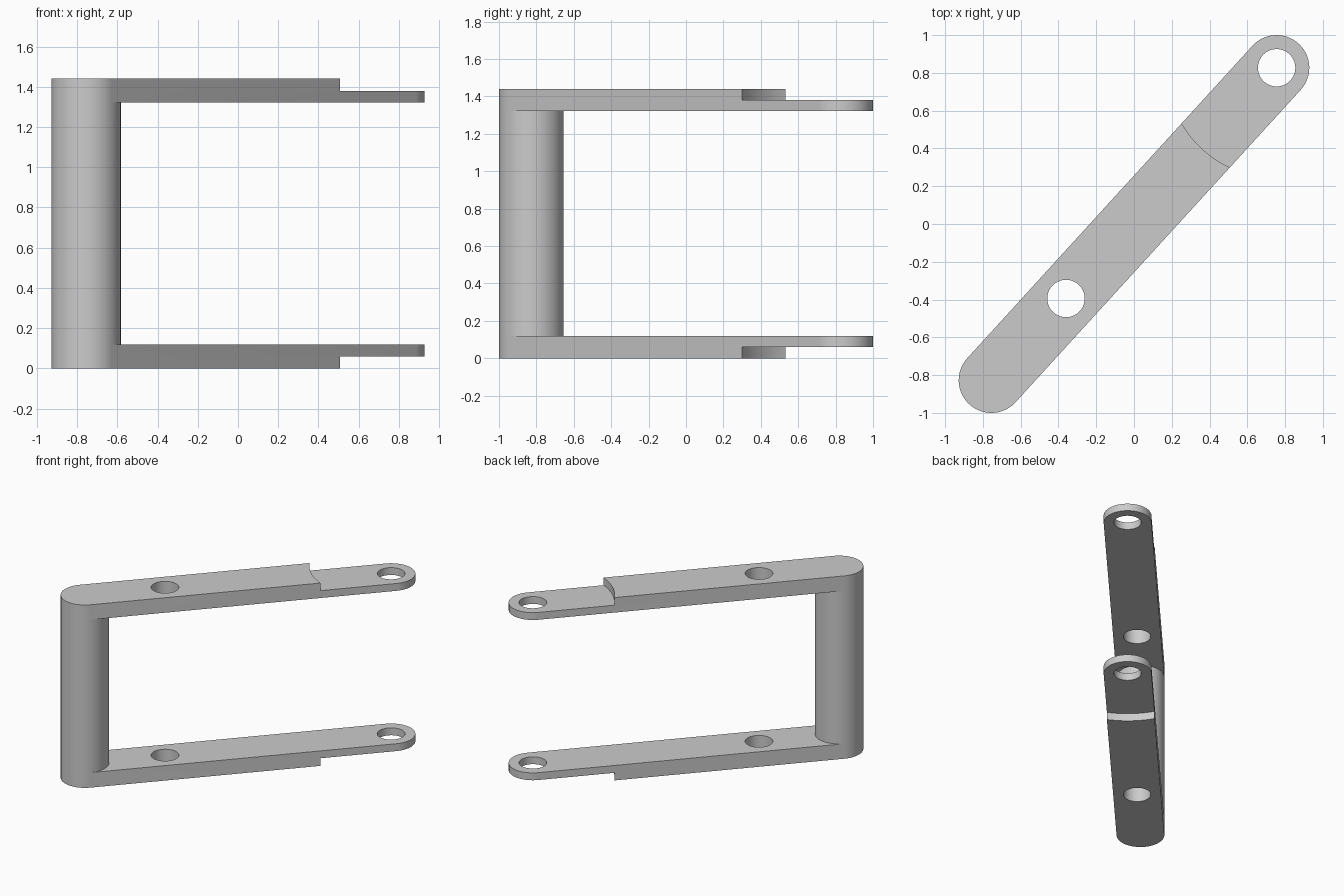
import bpy
import bmesh
from math import atan2, cos, sin, pi, hypot

END_X, END_Y = 0.755, 0.827      # centre of the far rounded end
R = 0.173                        # half width of the arms, radius of the post
HEIGHT, ARM = 1.44, 0.118        # overall height, arm thickness
STEP, STEP_R = 0.06, 0.583       # tip recess depth and radius
HOLE_R, HOLE_U = 0.099, -0.534   # bolt hole radius, position of the inner hole
HALF = hypot(END_X, END_Y)
ANGLE = atan2(END_Y, END_X)

cube = bpy.data.objects.get("Cube")
if cube:
    bpy.data.objects.remove(cube, do_unlink=True)

grey = bpy.data.materials.new("plain grey")
grey.use_nodes = True
colour = (0.6, 0.6, 0.6, 1)
grey.diffuse_color = colour
grey.node_tree.nodes["Principled BSDF"].inputs["Base Color"].default_value = colour


def arc(u, radius, start, end, steps):
    return [(u + radius * cos(start + (end - start) * i / steps),
             radius * sin(start + (end - start) * i / steps))
            for i in range(steps + 1)]


def circle(u, radius, steps=64):
    return arc(u, radius, 0, 2 * pi, steps)[:-1]


def prism(name, outline, z0, z1):
    """Extrude a flat outline, turned to run along the bracket."""
    bm = bmesh.new()
    face = bm.faces.new([bm.verts.new((u, v, z0)) for u, v in outline])
    top = bmesh.ops.extrude_face_region(bm, geom=[face])["geom"]
    bmesh.ops.translate(bm, vec=(0, 0, z1 - z0),
                        verts=[g for g in top if isinstance(g, bmesh.types.BMVert)])
    bmesh.ops.recalc_face_normals(bm, faces=bm.faces)
    mesh = bpy.data.meshes.new(name)
    bm.to_mesh(mesh)
    bm.free()
    mesh.materials.append(grey)
    obj = bpy.data.objects.new(name, mesh)
    obj.rotation_euler.z = ANGLE
    bpy.context.collection.objects.link(obj)
    return obj


# Solid round-ended bar, full height
outline = arc(HALF, R, -pi / 2, pi / 2, 40) + arc(-HALF, R, pi / 2, 3 * pi / 2, 40)
bracket = prism("bracket_frame", outline, 0, HEIGHT)

# Opening between the arms, leaving the round post
gap = ([(-HALF, -0.5), (HALF + 0.5, -0.5), (HALF + 0.5, 0.5), (-HALF, 0.5)]
       + arc(-HALF, R, pi / 2, -pi / 2, 40))
cutters = [prism("gap_cutter", gap, ARM, HEIGHT - ARM)]

# Bolt holes through both arms
for name, u in (("tip_hole_cutter", HALF), ("inner_hole_cutter", HOLE_U)):
    cutters.append(prism(name, circle(u, HOLE_R), -0.1, HEIGHT + 0.1))

# Curved recesses on the outer face of each tip
for name, z0, z1 in (("lower_step_cutter", -0.1, STEP),
                     ("upper_step_cutter", HEIGHT - STEP, HEIGHT + 0.1)):
    cutters.append(prism(name, circle(HALF, STEP_R, 128), z0, z1))

bpy.ops.object.select_all(action="DESELECT")
bracket.select_set(True)
bpy.context.view_layer.objects.active = bracket
for cutter in cutters:
    cutter.hide_render = True
    mod = bracket.modifiers.new(cutter.name, "BOOLEAN")
    mod.operation = "DIFFERENCE"
    mod.solver = "EXACT"
    mod.object = cutter
    bpy.ops.object.modifier_apply(modifier=mod.name)
    bpy.data.objects.remove(cutter, do_unlink=True)

bpy.ops.object.shade_smooth_by_angle(angle=pi / 6)
